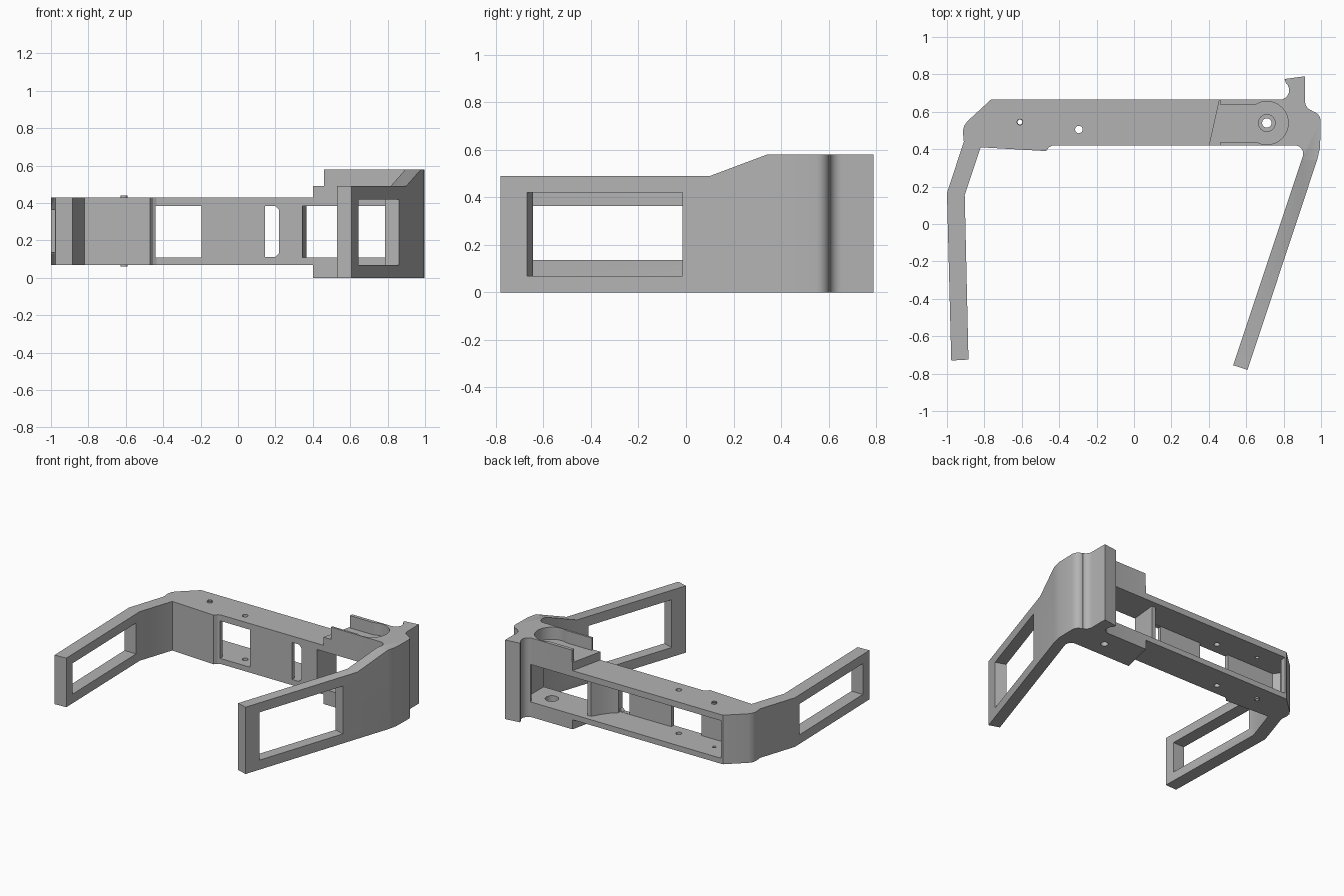
import bpy, bmesh, math

if "Cube" in bpy.data.objects:
    bpy.data.objects.remove(bpy.data.objects["Cube"])

GRAY = bpy.data.materials.new("plain gray")
GRAY.diffuse_color = (0.45, 0.45, 0.45, 1)
GRAY.use_nodes = True
GRAY.node_tree.nodes["Principled BSDF"].inputs["Base Color"].default_value = GRAY.diffuse_color


def prism(name, pts, lo, hi, axis='z'):
    """Extrude a 2D outline along an axis."""
    place = {'z': lambda a, b, h: (a, b, h),
             'x': lambda a, b, h: (h, a, b),
             'y': lambda a, b, h: (a, h, b)}[axis]
    bm = bmesh.new()
    low = [bm.verts.new(place(a, b, lo)) for a, b in pts]
    top = [bm.verts.new(place(a, b, hi)) for a, b in pts]
    bm.faces.new(low)
    bm.faces.new(top)
    n = len(pts)
    for i in range(n):
        j = (i + 1) % n
        bm.faces.new((low[i], low[j], top[j], top[i]))
    bmesh.ops.recalc_face_normals(bm, faces=bm.faces)
    me = bpy.data.meshes.new(name)
    bm.to_mesh(me)
    bm.free()
    ob = bpy.data.objects.new(name, me)
    me.materials.append(GRAY)
    bpy.context.collection.objects.link(ob)
    return ob


def arc(cx, cy, r, a0, a1, n=8):
    return [(cx + r * math.cos(math.radians(a0 + (a1 - a0) * i / n)),
             cy + r * math.sin(math.radians(a0 + (a1 - a0) * i / n))) for i in range(n + 1)]


def circle(cx, cy, r, n=32):
    return arc(cx, cy, r, 0, 360 - 360 / n, n - 1)


def rect(x0, x1, y0, y1):
    return [(x0, y0), (x1, y0), (x1, y1), (x0, y1)]


def cut(ob, pts, lo, hi, axis='z'):
    """Subtract an extruded outline from an object."""
    tool = prism("cutter", pts, lo, hi, axis)
    tool.hide_render = True
    mod = ob.modifiers.new("cut", 'BOOLEAN')
    mod.operation, mod.solver, mod.object = 'DIFFERENCE', 'EXACT', tool
    bpy.context.view_layer.objects.active = ob
    bpy.ops.object.modifier_apply(modifier=mod.name)
    bpy.data.objects.remove(tool, do_unlink=True)


# main channel with the bent left arm
channel = prism("channel_and_left_arm", [
    (0.455, 0.665), (-0.765, 0.665), (-0.89, 0.55), (-0.908, 0.525), (-0.915, 0.495),
    (-0.91, 0.44), (-1.0, 0.165), (-0.977, -0.73), (-0.885, -0.725), (-0.905, 0.155),
    (-0.82, 0.41), (-0.47, 0.39), (-0.455, 0.41), (-0.435, 0.42), (0.40, 0.42)], 0.07, 0.43)
# cavity open at the back
cut(channel, [(-0.745, 0.75), (-0.755, 0.62), (-0.84, 0.545), (-0.86, 0.49), (-0.83, 0.445),
              (0.335, 0.45), (0.35, 0.35), (0.6, 0.35), (0.6, 0.75)], 0.11, 0.385)
# front windows
cut(channel, rect(-0.44, -0.195, 0.11, 0.385), 0.3, 0.5, 'y')
cut(channel, [(0.145, 0.112), (0.2, 0.112), (0.22, 0.132), (0.22, 0.363),
              (0.2, 0.383), (0.145, 0.383)], 0.3, 0.5, 'y')
# left arm window
cut(channel, rect(-0.65, 0.11, 0.137, 0.363), -1.1, -0.8, 'x')
# pin holes
cut(channel, circle(-0.61, 0.545, 0.013, 20), 0, 0.6)
cut(channel, circle(-0.295, 0.505, 0.02, 20), 0, 0.6)

# small raised rims round the pin hole
rims = []
for side, lo, hi in (("upper", 0.40, 0.44), ("lower", 0.06, 0.10)):
    rim = prism(side + "_pin_rim", circle(-0.61, 0.545, 0.018, 20), lo, hi)
    cut(rim, circle(-0.61, 0.545, 0.013, 20), 0, 0.6)
    rims.append(rim)

# pillar inside the channel
pillar = prism("pillar", [(0.22, 0.422), (0.345, 0.422), (0.365, 0.62), (0.335, 0.62),
                          (0.30, 0.56), (0.26, 0.505), (0.22, 0.47)], 0.11, 0.385)

# hinge block with the right arm and the back fin
hinge = prism("hinge_block_and_right_arm",
              [(0.455, 0.665), (0.40, 0.42)]
              + arc(0.86, 0.375, 0.045, 90, -10)
              + [(0.53, -0.755), (0.607, -0.78), (0.98, 0.345), (0.995, 0.41)]
              + arc(0.945, 0.55, 0.053, 0, 80)
              + arc(0.965, 0.655, 0.05, 255, 180)
              + [(0.915, 0.79), (0.805, 0.775)]
              + arc(0.78, 0.715, 0.05, 50, -90), 0, 0.58)
# sloping top of the arm and the low step
cut(hinge, [(-1, 0.49), (0.10, 0.49), (0.34, 0.58), (0.34, 0.7), (-1, 0.7)], 0.4, 1.1, 'x')
cut(hinge, rect(0.3, 0.46, 0.37, 0.75), 0.49, 0.7)
# slot and round recess in the top
cut(hinge, rect(0.3, 0.67, 0.435, 0.64), 0.49, 0.7)
cut(hinge, circle(0.71, 0.54, 0.115, 48), 0.49, 0.7)
# hinge cavity, open at front and back
cut(hinge, [(0.3, 0.35), (0.86, 0.35), (0.86, 0.58), (0.80, 0.65), (0.78, 0.70), (0.3, 0.75)],
    0.11, 0.385)
# stepped axle hole
cut(hinge, circle(0.71, 0.54, 0.045), 0.06, 0.7)
cut(hinge, circle(0.71, 0.54, 0.025), -0.1, 0.7)
# right arm window, square to the arm
nx, ny = 0.95 * 0.15, -0.311 * 0.15
cut(hinge, [(0.647 - nx, -0.67 - ny), (0.647 + nx, -0.67 + ny),
            (0.862 + nx, -0.015 + ny), (0.862 - nx, -0.015 - ny)], 0.07, 0.42)

# smooth the curved walls, keep edges sharp
for ob in [channel, pillar, hinge] + rims:
    bpy.ops.object.select_all(action='DESELECT')
    ob.select_set(True)
    bpy.context.view_layer.objects.active = ob
    bpy.ops.object.shade_smooth_by_angle(angle=math.radians(25))
